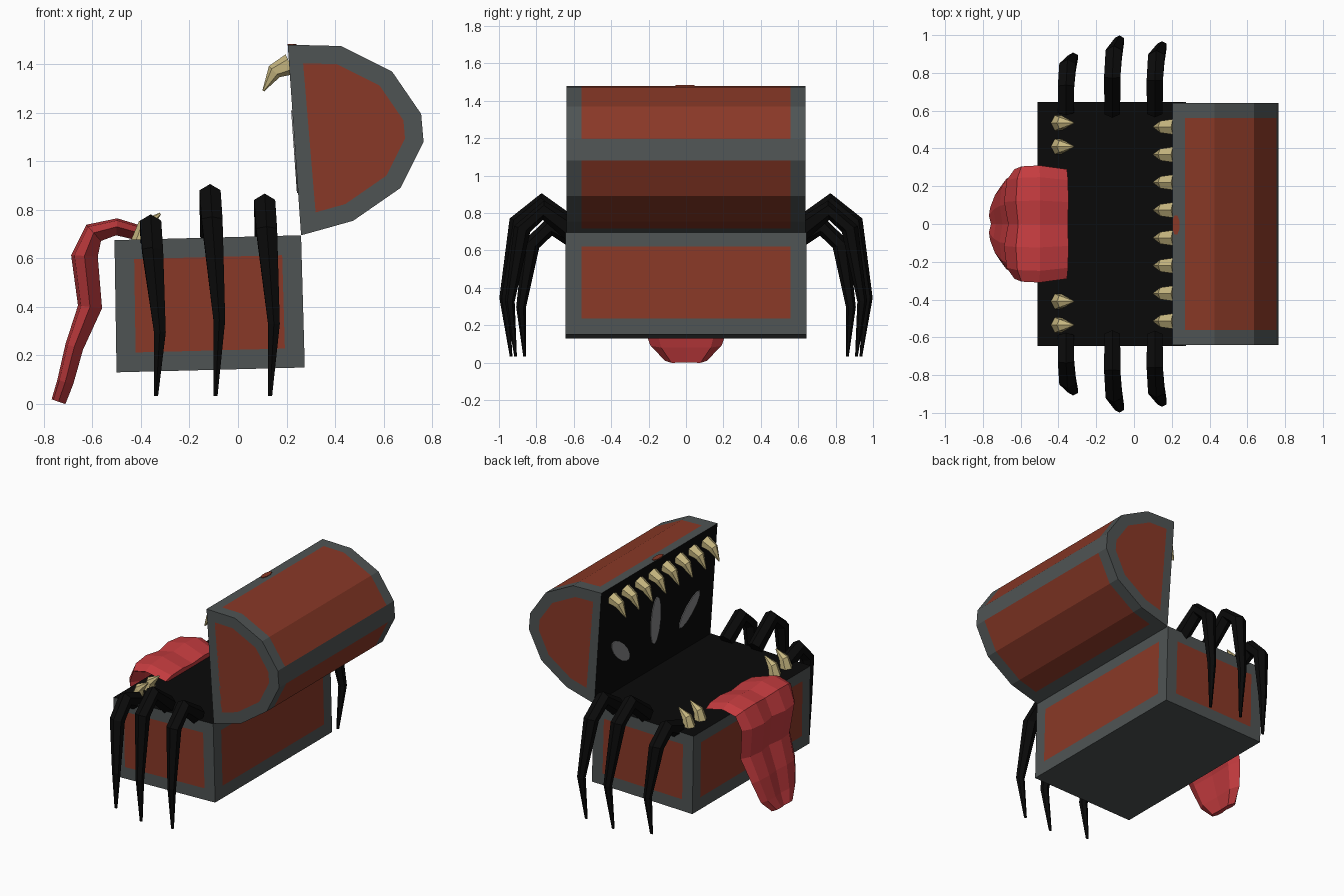
import bpy, bmesh, math
from mathutils import Vector

if "Cube" in bpy.data.objects:
    bpy.data.objects.remove(bpy.data.objects["Cube"])


def material(name, rgb):
    m = bpy.data.materials.new(name)
    m.diffuse_color = (*rgb, 1)
    m.use_nodes = True
    m.node_tree.nodes["Principled BSDF"].inputs["Base Color"].default_value = m.diffuse_color
    return m


GREY = material("iron grey", (0.078, 0.088, 0.088))
RED = material("rust red panel", (0.25, 0.04, 0.02))
BLACK = material("black", (0.003, 0.003, 0.003))
BONE = material("bone", (0.58, 0.48, 0.22))
TONGUE = material("tongue red", (0.56, 0.045, 0.05))
EYE = material("eye grey", (0.24, 0.24, 0.245))


def finish(name, bm, mats):
    bmesh.ops.recalc_face_normals(bm, faces=bm.faces)
    me = bpy.data.meshes.new(name)
    bm.to_mesh(me)
    bm.free()
    for m in mats:
        me.materials.append(m)
    ob = bpy.data.objects.new(name, me)
    bpy.context.collection.objects.link(ob)
    return ob


def loft(name, rings, mat):
    """Skin a list of equal point rings and cap both ends."""
    bm = bmesh.new()
    vs = [[bm.verts.new(p) for p in r] for r in rings]
    n = len(vs[0])
    for a, b in zip(vs, vs[1:]):
        for i in range(n):
            j = (i + 1) % n
            bm.faces.new((a[i], a[j], b[j], b[i]))
    bm.faces.new(vs[0])
    bm.faces.new(vs[-1])
    return finish(name, bm, [mat])


def ngon(n, start=0.0):
    return [(math.cos(start + 2 * math.pi * i / n), math.sin(start + 2 * math.pi * i / n))
            for i in range(n)]


def sweep(name, stations, section, place, mat):
    """Stations are (u, v, side offset, half width, half thickness) along a planar path."""
    rings = []
    for i, (u, v, w, hw, ht) in enumerate(stations):
        a, b = stations[max(i - 1, 0)], stations[min(i + 1, len(stations) - 1)]
        t = Vector((b[0] - a[0], b[1] - a[1])).normalized()
        rings.append([place(u - t.y * ht * q, v + t.x * ht * q, w + hw * p) for p, q in section])
    return loft(name, rings, mat)


def chest_part(name, profile, half, inset):
    """Extrude an (x, z, colour of next edge) profile along y, with panels framed in grey."""
    bm = bmesh.new()
    ys = (-half, -0.56, 0.56, half)
    cols = [[bm.verts.new((x, y, z)) for y in ys] for x, z, _ in profile]
    n = len(profile)
    for i in range(n):
        a, b, c = cols[i], cols[(i + 1) % n], profile[i][2]
        for k in range(3):
            f = bm.faces.new((a[k], a[k + 1], b[k + 1], b[k]))
            f.material_index = c if (c == 2 or k == 1) else 0
    caps = [bm.faces.new([c[k] for c in cols]) for k in (0, 3)]
    bmesh.ops.recalc_face_normals(bm, faces=bm.faces)
    bmesh.ops.inset_individual(bm, faces=caps, thickness=inset, use_even_offset=True)
    for f in caps:
        f.material_index = 1
    return finish(name, bm, [GREY, RED, BLACK])


# Chest body and rounded lid (0 grey, 1 red, 2 black)
chest_part("chest_body", [
    (-0.51, 0.675, 0), (-0.508, 0.60, 1), (-0.502, 0.215, 0), (-0.50, 0.13, 0),
    (0.275, 0.15, 0), (0.273, 0.235, 1), (0.262, 0.62, 0), (0.26, 0.695, 2)], 0.645, 0.08)
chest_part("chest_lid", [
    (0.205, 1.48, 0), (0.27, 1.479, 1), (0.425, 1.475, 1), (0.635, 1.37, 1),
    (0.755, 1.195, 0), (0.765, 1.08, 1), (0.67, 0.89, 1), (0.475, 0.755, 1),
    (0.34, 0.717, 0), (0.26, 0.695, 2)], 0.64, 0.075)

# Small red patch on the lid's front rim
loft("lid_patch", [[(0.222 + 0.02 * c, -0.005 + 0.055 * s, z) for c, s in ngon(8, math.pi / 8)]
                   for z in (1.478, 1.484)], RED)

# Eyes: thin plates on the inner face of the lid
hinge = Vector((0.26, 0, 0.695))
up = (Vector((0.205, 0, 1.48)) - hinge).normalized()
out = Vector((-up.z, 0, up.x))


def eye(name, y, h, a, b, tilt):
    rings = []
    for off in (-0.002, 0.005):
        ring = []
        for c, s in ngon(12):
            p = a * c * math.cos(tilt) - b * s * math.sin(tilt)
            q = a * c * math.sin(tilt) + b * s * math.cos(tilt)
            ring.append(hinge + up * (h + q) + out * off + Vector((0, y + p, 0)))
        rings.append(ring)
    loft(name, rings, EYE)


eye("middle_eye", 0.0, 0.345, 0.17, 0.055, math.radians(90))
for s in (-1, 1):
    eye("side_eye", 0.38 * s, 0.275, 0.14, 0.05, math.radians(90 - 48 * s))


def along_y(u, v, w):       # path in the xz plane, width along y
    return (u, w, v)


# Teeth: eight in the lid, four on the body rim
HEX = ngon(6, math.pi / 6)
for i in range(8):
    y = (i - 3.5) * 0.147
    sweep("upper_tooth", [(0.215, 1.40, y, 0.047, 0.045), (0.15, 1.37, y, 0.036, 0.032),
                          (0.104, 1.29, y, 0.004, 0.004)], HEX, along_y, BONE)
for y in (-0.535, -0.41, 0.41, 0.535):
    sweep("lower_tooth", [(-0.402, 0.665, y, 0.047, 0.04), (-0.382, 0.735, y, 0.036, 0.032),
                          (-0.32, 0.785, y, 0.004, 0.004)], HEX, along_y, BONE)

# Tongue: flat grooved band draped over the front rim
groove = [(-1, 0), (-0.8, 0.75), (-0.4, 1), (0, 0.6), (0.4, 1), (0.8, 0.75),
          (1, 0), (0.7, -1), (0, -0.8), (-0.7, -1)]
groove = [(p, -q) for p, q in groove]
sweep("tongue", [(-0.355, 0.69, 0, 0.29, 0.03), (-0.50, 0.73, 0, 0.31, 0.035),
                 (-0.595, 0.705, 0, 0.305, 0.045), (-0.633, 0.61, 0, 0.29, 0.055),
                 (-0.61, 0.40, 0, 0.27, 0.05), (-0.675, 0.235, 0, 0.24, 0.038),
                 (-0.712, 0.09, 0, 0.19, 0.034), (-0.74, 0.009, 0, 0.11, 0.03)],
      groove, along_y, TONGUE)

# Spider legs: three per side, each (x, outward shift, knee height shift)
for x, dy, dz in ((-0.36, -0.09, -0.125), (-0.115, 0, 0), (0.11, -0.03, -0.04)):
    stations = [(0.60, 0.71 + 0.3 * dz, x, 0.048, 0.06),
                (0.78 + 0.6 * dy, 0.855 + dz, x, 0.05, 0.052),
                (0.90 + 0.8 * dy, 0.755 + dz, x + 0.008, 0.05, 0.046),
                (0.972 + dy, 0.345 + 0.4 * dz, x + 0.038, 0.028, 0.026),
                (0.935 + 0.8 * dy, 0.033, x + 0.022, 0.01, 0.007)]
    for s in (-1, 1):
        sweep("leg", stations, HEX, lambda u, v, w, s=s: (w, s * u, v), BLACK)
